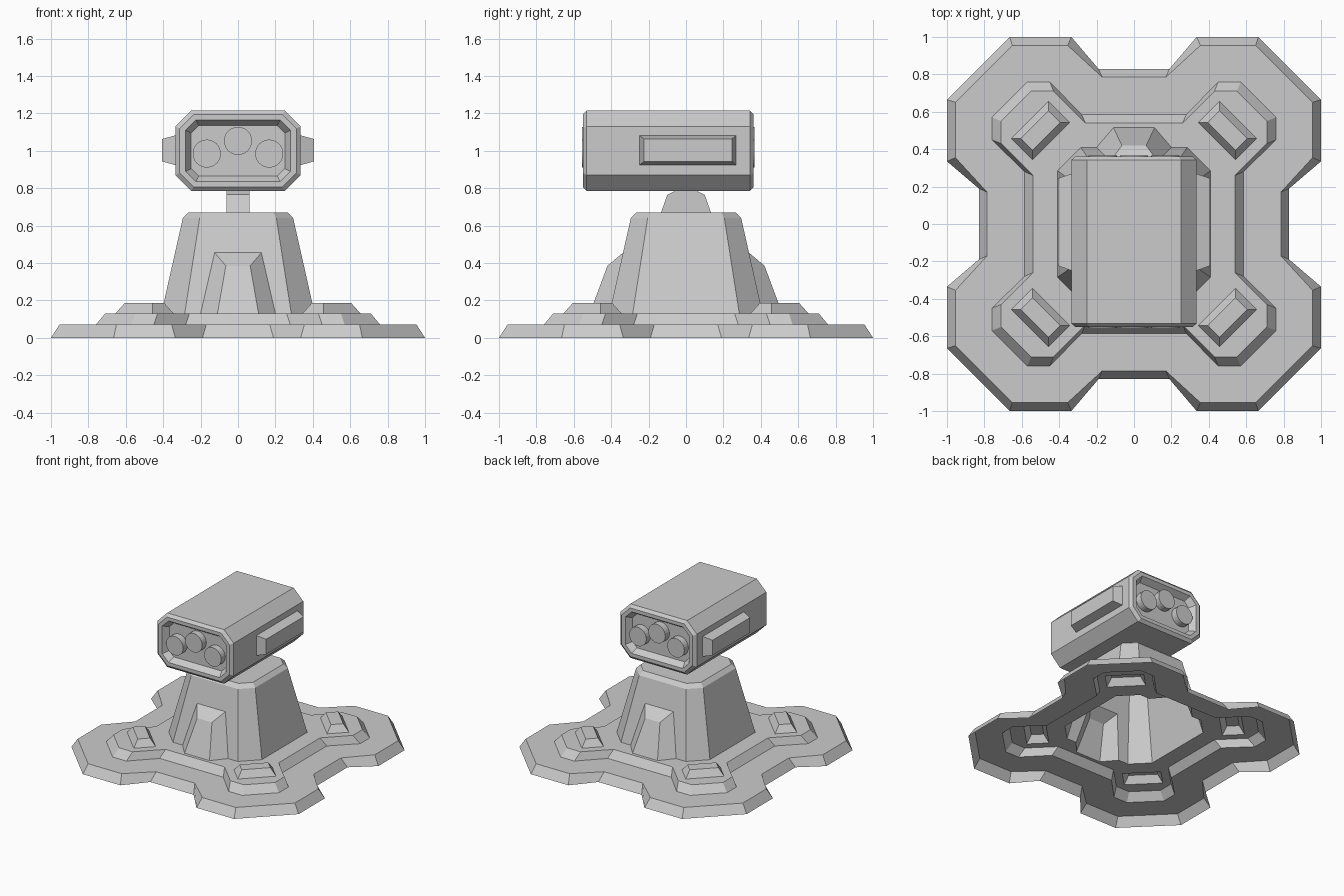
import bpy, bmesh
from math import cos, sin, pi, radians

if "Cube" in bpy.data.objects:
    bpy.data.objects.remove(bpy.data.objects["Cube"])


def finish(bm, name):
    bmesh.ops.remove_doubles(bm, verts=bm.verts, dist=1e-5)
    bmesh.ops.recalc_face_normals(bm, faces=bm.faces)
    me = bpy.data.meshes.new(name)
    bm.to_mesh(me)
    bm.free()
    ob = bpy.data.objects.new(name, me)
    bpy.context.collection.objects.link(ob)
    return ob


def ring(bm, pts):
    return [bm.verts.new(p) for p in pts]


def bridge(bm, a, b):
    n = len(a)
    for i in range(n):
        bm.faces.new((a[i], a[(i + 1) % n], b[(i + 1) % n], b[i]))


def loft(name, rings, start=True, end=True):
    bm = bmesh.new()
    rs = [ring(bm, r) for r in rings]
    for a, b in zip(rs, rs[1:]):
        bridge(bm, a, b)
    if start:
        bm.faces.new(rs[0][::-1])
    if end:
        bm.faces.new(rs[-1])
    return finish(bm, name)


def octagon(h, f):
    return [(f, h), (h, f), (h, -f), (f, -h), (-f, -h), (-h, -f), (-h, f), (-f, h)]


def cross(octant, z):
    # one eighth of a four-lobed outline, mirrored and turned four times
    q = octant + [(y, x) for x, y in reversed(octant)]
    out = []
    for _ in range(4):
        out += [(x, y, z) for x, y in q]
        q = [(y, -x) for x, y in q]
    return out


def pad_ring(cx, cy, a, b, z):
    # rectangle whose long side lies across the diagonal
    s, k = 0.5 ** 0.5, (1 if cx * cy > 0 else -1)
    return [(cx + s * (u + v), cy + s * k * (v - u), z)
            for u, v in ((-a, -b), (a, -b), (a, b), (-a, b))]


PADS = [(sx * 0.5, sy * 0.5) for sx in (-1, 1) for sy in (-1, 1)]
Z1, Z2 = 0.07, 0.13
LOW = octagon(0.41, 0.285)
TOP = octagon(0.295, 0.205)

# Tower footprint including the front and back buttresses
foot = []
for s in (1, -1):
    foot += [(s * x, s * y, Z2) for x, y in
             ((-0.285, 0.41), (-0.2, 0.41), (-0.11, 0.515), (0.11, 0.515), (0.2, 0.41),
              (0.285, 0.41), (0.41, 0.285), (0.41, -0.285))]

# Stepped base: open shell with openings under tower and pads
bm = bmesh.new()
tiers = [ring(bm, cross(o, z)) for o, z in (
    ([(0.19, 0.83), (0.335, 1.0), (0.665, 1.0)], 0),
    ([(0.17, 0.785), (0.355, 0.955), (0.65, 0.955)], Z1),
    ([(0.28, 0.585), (0.45, 0.76), (0.57, 0.76)], Z1),
    ([(0.26, 0.54), (0.43, 0.71), (0.55, 0.71)], Z2))]
for a, b in zip(tiers, tiers[1:]):
    bridge(bm, a, b)
loops = [tiers[-1], ring(bm, foot)]
loops += [ring(bm, pad_ring(cx, cy, 0.14, 0.08, Z2)) for cx, cy in PADS]
edges = []
for lp in loops:
    for i, v in enumerate(lp):
        w = lp[(i + 1) % len(lp)]
        edges.append(bm.edges.get((v, w)) or bm.edges.new((v, w)))
bmesh.ops.triangle_fill(bm, use_beauty=True, edges=edges, normal=(0, 0, 1))
finish(bm, "stepped_base")

# Corner pads
for cx, cy in PADS:
    loft("corner_pad", [pad_ring(cx, cy, 0.14, 0.08, Z2),
                        pad_ring(cx, cy, 0.105, 0.045, 0.185)], start=False)

# Tapered tower with buttresses
bm = bmesh.new()
lo = ring(bm, [(x, y, Z2) for x, y in LOW])
hi = ring(bm, [(x, y, 0.64) for x, y in TOP])
cap = ring(bm, [(x, y, 0.67) for x, y in octagon(0.265, 0.19)])
bridge(bm, hi, cap)
bm.faces.new(cap)
for i in range(8):
    j = (i + 1) % 8
    if i not in (3, 7):
        bm.faces.new((lo[i], lo[j], hi[j], hi[i]))
        continue
    s = -1 if i == 3 else 1
    out = ring(bm, [(s * x, s * y, z) for x, y, z in
               ((-0.2, 0.41, Z2), (-0.125, 0.3367, 0.455), (0.125, 0.3367, 0.455), (0.2, 0.41, Z2))])
    inn = ring(bm, [(s * x, s * y, z) for x, y, z in
               ((-0.11, 0.515, Z2), (-0.065, 0.42, 0.385), (0.065, 0.42, 0.385), (0.11, 0.515, Z2))])
    bm.faces.new([lo[i]] + out + [lo[j], hi[j], hi[i]])
    bm.faces.new(inn)
    for k in range(3):
        bm.faces.new((out[k], out[k + 1], inn[k + 1], inn[k]))
finish(bm, "tower")

# Neck bracket
neck = [(-0.135, 0.665), (-0.1, 0.765), (-0.04, 0.795), (0.04, 0.795), (0.1, 0.765), (0.135, 0.665)]
loft("neck_bracket", [[(x, y, z) for y, z in neck] for x in (-0.062, 0.062)])

# Head: chamfered box with recessed ends
YC, ZC = -0.095, 1.0


def head_ring(d, w, h, c):
    return [(x, YC + d, ZC + z) for x, z in
            ((w - c, h), (w, h - c), (w, c - h), (w - c, -h),
             (c - w, -h), (-w, c - h), (-w, h - c), (c - w, h))]


end = [(0.41, 0.25, 0.135, 0.04), (0.457, 0.28, 0.165, 0.055),
       (0.457, 0.312, 0.193, 0.075), (0.437, 0.335, 0.215, 0.085)]
loft("head", [head_ring(*e) for e in end] +
     [head_ring(-d, w, h, c) for d, w, h, c in reversed(end)])

# Round lenses at both ends
for s, label in ((-1, "front_lens"), (1, "back_lens")):
    for x, z in ((-0.167, 0.985), (0, 1.053), (0.167, 0.985)):
        loft(label, [[(x + 0.075 * cos(i * pi / 12), YC + s * d, z + 0.075 * sin(i * pi / 12))
                      for i in range(24)] for d in (0.405, 0.462)])

# Side panels
for s in (-1, 1):
    loft("side_panel", [[(s * x, 0.01 + u * a, 1.003 + v * b)
                         for u, v in ((-1, -1), (1, -1), (1, 1), (-1, 1))]
                        for x, a, b in ((0.33, 0.26, 0.081), (0.405, 0.235, 0.06))])
